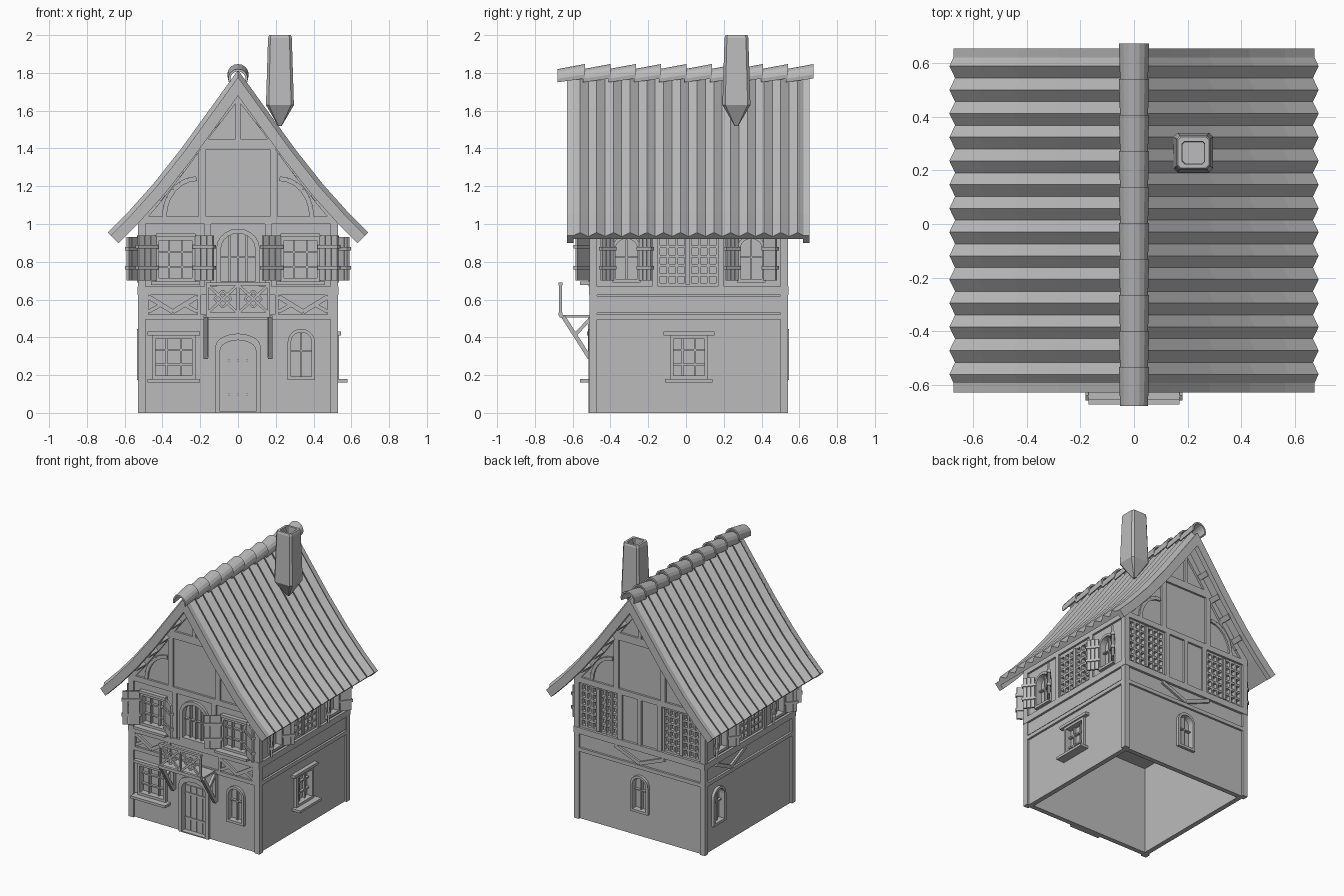
import bpy, bmesh, math
from mathutils import Vector, Matrix

old = bpy.data.objects.get("Cube")
if old:
    bpy.data.objects.remove(old)

mat = bpy.data.materials.new("plain_grey")
mat.use_nodes = True
GREY = (0.5, 0.5, 0.5, 1)
mat.diffuse_color = GREY
mat.node_tree.nodes["Principled BSDF"].inputs["Base Color"].default_value = GREY

parts = {}


def part(name):
    return parts.setdefault(name, bmesh.new())


# Wall frames: u runs right as seen from outside, v up, w outward
def wall(u, w, origin):
    m = Matrix((u, (0, 0, 1), w)).transposed().to_4x4()
    m.translation = origin
    return m


FRONT = wall((1, 0, 0), (0, -1, 0), (0, -0.495, 0))
BACK = wall((-1, 0, 0), (0, 1, 0), (0, 0.525, 0))
RIGHT = wall((0, 1, 0), (1, 0, 0), (0.515, 0, 0))
LEFT = wall((0, -1, 0), (-1, 0, 0), (-0.515, 0, 0))


def loft(name, rings, capped=True):
    """Skin a list of equal closed rings."""
    bm = part(name)
    rows = [[bm.verts.new(p) for p in r] for r in rings]
    n = len(rows[0])
    for a, b in zip(rows, rows[1:]):
        for i in range(n):
            bm.faces.new((a[i], a[(i + 1) % n], b[(i + 1) % n], b[i]))
    if capped:
        bm.faces.new(rows[0][::-1])
        bm.faces.new(rows[-1])


def plate(name, m, pts, w0=-0.01, w1=0.015):
    loft(name, [[m @ Vector((u, v, w)) for u, v in pts] for w in (w0, w1)])


def box(name, m, u0, u1, v0, v1, w0=-0.01, w1=0.015):
    plate(name, m, [(u0, v0), (u1, v0), (u1, v1), (u0, v1)], w0, w1)


def beam(name, m, p, q, width, w0=-0.01, w1=0.015):
    p, q = Vector(p), Vector(q)
    d = (q - p).normalized() * width / 2
    s = Vector((-d.y, d.x))
    plate(name, m, [p - s, q - s, q + s, p + s], w0, w1)


def arch(uc, half, v0, spring, rise):
    steps = [math.pi * i / 10 for i in range(11)]
    return ([(uc + half, v0)] + [(uc + half * math.cos(t), spring + rise * math.sin(t)) for t in steps]
            + [(uc - half, v0)])


def frame(name, m, outer, inner, w1=0.02, w0=-0.025, closed=True):
    pairs = list(zip(outer, inner))
    if closed:
        pairs.append(pairs[0])
    for (a, b), (c, d) in zip(pairs, pairs[1:]):
        plate(name, m, [a, c, d, b], w0, w1)


def recess(m, pts, depth=0.025):
    plate("wall_cutter", m, pts, -depth, 0.05)


def arched_window(m, uc, half, v0, spring, rise, t=0.018, bars=1, name="arched_window"):
    outer = arch(uc, half, v0, spring, rise)
    inner = arch(uc, half - t, v0 + t, spring, rise - t)
    recess(m, inner)
    frame(name + "_frame", m, outer, inner)
    for i in range(bars):
        u = uc + (half - t) * ((i + 1) * 2 / (bars + 1) - 1)
        box(name + "_bars", m, u - 0.004, u + 0.004, v0 + t, spring + rise * 0.7, -0.026, -0.005)
    box(name + "_bars", m, uc - half + t, uc + half - t, spring - 0.05, spring - 0.042, -0.026, -0.005)


def square_window(m, uc, half, v0, v1, cap):
    t = 0.018
    rect = lambda i: [(uc - half + i, v0 + i), (uc + half - i, v0 + i), (uc + half - i, v1 - i), (uc - half + i, v1 - i)]
    recess(m, rect(t))
    frame("square_window_frame", m, rect(0), rect(t))
    for k in (1, 2):
        u, v = uc - half + 2 * half * k / 3, v0 + (v1 - v0) * k / 3
        box("square_window_bars", m, u - 0.005, u + 0.005, v0, v1, -0.026, -0.005)
        box("square_window_bars", m, uc - half, uc + half, v - 0.005, v + 0.005, -0.026, -0.006)
    box("window_sill", m, uc - half - 0.025, uc + half + 0.025, v0 - 0.018, v0, -0.01, 0.065)
    box("window_lintel", m, uc - half - cap, uc + half + cap, v1, v1 + 0.02, -0.01, 0.03)


def lattice(m, u0, u1, v0, v1):
    mid = (u0 + u1) / 2
    box("lattice_post", m, mid - 0.012, mid + 0.012, v0, v1, -0.03, 0.012)
    for a, b in ((u0, mid - 0.012), (mid + 0.012, u1)):
        recess(m, [(a, v0), (b, v0), (b, v1), (a, v1)])
        for k in range(4):
            u = a + (b - a) * k / 3
            box("lattice_bars", m, u - 0.007, u + 0.007, v0, v1, -0.026, 0.004)
        for k in range(7):
            v = v0 + (v1 - v0) * k / 6
            box("lattice_bars", m, a, b, v - 0.007, v + 0.007, -0.026, 0.002)


def shutters(m, uc, half, width, v0, v1, angle):
    for s in (-1, 1):
        hinge = m @ Matrix.Translation((uc + s * half, 0, 0.015)) @ Matrix.Rotation(-s * math.radians(angle), 4, "Y")
        for k in range(3):
            a, b = sorted((s * width * k / 3, s * (width * (k + 1) / 3 - 0.002)))
            box("shutter_planks", hinge, a, b, v0, v1, 0, 0.014)
        for v in (v0 + 0.06, v1 - 0.07):
            a, b = sorted((-s * 0.01, s * (width + 0.006)))
            box("shutter_straps", hinge, a, b, v, v + 0.018, -0.006, 0.021)


# Roof profile from left eave over the ridge to right eave
HALF = [(0.69, 0.955), (0.58, 1.065), (0.45, 1.21), (0.30, 1.40), (0.155, 1.60), (0, 1.815)]
ROOF = [Vector((-x, z)) for x, z in HALF] + [Vector(p) for p in HALF[-2::-1]]


def offset_roof(d):
    out = []
    for i, p in enumerate(ROOF):
        a, b = ROOF[max(i - 1, 0)], ROOF[min(i + 1, len(ROOF) - 1)]
        ns = [Vector((-e.y, e.x)).normalized() for e in (p - a, b - p) if e.length > 0]
        n = sum(ns, Vector((0, 0))) / len(ns)
        out.append(p - n * d / n.length_squared)
    return out


def roof_slab(name, stations):
    loft(name, [[(p.x, y, p.y) for p in offset_roof(top) + offset_roof(bottom)[::-1]] for y, top, bottom in stations])


roof_slab("corrugated_roof", [(-0.606 + k * 0.0443, 0.03 * (1 - k % 2), 0.05) for k in range(29)])
roof_slab("front_bargeboard", [(-0.63, 0.022, 0.08), (-0.595, 0.022, 0.08)])
roof_slab("back_bargeboard", [(0.62, 0.022, 0.08), (0.655, 0.022, 0.08)])

# House walls: one prism with hollow ground floor
under = [(p.x, p.y - 0.08) for p in ROOF if abs(p.x) < 0.5]
outline = [(0.515, 0), (0.515, 1.06)] + under[::-1] + [(-0.515, 1.06), (-0.515, 0)]
plate("house_walls", FRONT, outline, -1.02, 0)
box("wall_cutter", FRONT, -0.48, 0.48, -0.1, 0.64, -0.985, -0.035)

# Corner posts and horizontal timbers
for x in (-1, 1):
    for y0, y1 in ((-0.51, -0.47), (0.5, 0.54)):
        a, b = sorted((x * 0.53, x * 0.49))
        box("corner_posts", FRONT, a, b, 0, 1.0, -y1 - 0.495, -y0 - 0.495)
for m, a, b in ((FRONT, -0.53, 0.53), (BACK, -0.53, 0.53), (RIGHT, -0.51, 0.54), (LEFT, -0.54, 0.51)):
    box("floor_beams", m, a, b, 0.495, 0.522)
    box("floor_beams", m, a, b, 0.625, 0.67, -0.01, 0.018)
    box("floor_beams", m, a, b, 1.0, 1.04)
box("side_band", RIGHT, -0.48, 0.5, 0.53, 0.62, -0.01, 0.008)

# Chevron braces between floors
for m, uc, half in ((FRONT, -0.345, 0.13), (FRONT, 0.345, 0.13), (BACK, 0, 0.2), (LEFT, -0.23, 0.17)):
    for s in (-1, 1):
        beam("chevron_braces", m, (uc + s * half, 0.615), (uc, 0.535), 0.025)
    if m is FRONT:
        for s in (-1, 1):
            box("chevron_braces", m, uc + s * (half + 0.01) - 0.01, uc + s * (half + 0.01) + 0.01, 0.52, 0.63)
            beam("chevron_braces", m, (uc + s * half, 0.535), (uc + s * half * 0.45, 0.575), 0.02, -0.01, 0.012)

# Gable timbers on front and back
for m in (FRONT, BACK):
    for s in (-1, 1):
        box("gable_posts", m, s * 0.19 - 0.02, s * 0.19 + 0.02, 1.04, 1.41)
        box("upper_posts", m, s * 0.16 - 0.018, s * 0.16 + 0.018, 0.67, 1.0)
        rake = [(s * x, z - 0.105) for x, z in ((0.515, 1.135), (0.45, 1.21), (0.30, 1.40), (0.155, 1.60), (0, 1.80))]
        for p, q in zip(rake, rake[1:]):
            beam("gable_rafters", m, p, q, 0.05)
        curve = [(s * (0.39 - 0.17 * (1 - math.cos(t))), 1.04 + 0.2 * math.sin(t)) for t in [i * math.pi / 12 for i in range(7)]]
        for p, q in zip(curve, curve[1:]):
            beam("curved_braces", m, p, q, 0.025, -0.01, 0.012)
        # Purlin ends carrying the bargeboards
        for x, z in ((0.12, 1.53), (0.22, 1.39), (0.31, 1.27), (0.41, 1.145)):
            d = Vector((0.62, -0.78)) * 0.018
            beam("purlin_ends", m, (s * x - s * d.x, z - d.y), (s * x + s * d.x, z + d.y), 0.032, -0.01, 0.1)
    box("gable_collar", m, -0.21, 0.21, 1.395, 1.45)
    box("gable_king_post", m, -0.012, 0.012, 1.45, 1.7)
box("back_middle_post", BACK, -0.015, 0.015, 0.67, 1.0)

# Ground floor openings
door_out, door_in = arch(0, 0.12, 0, 0.35, 0.07), arch(0, 0.095, 0, 0.33, 0.055)
recess(FRONT, door_in)
frame("door_frame", FRONT, door_out, door_in, closed=False)
for k in range(4):
    box("door_planks", FRONT, -0.092 + k * 0.047, -0.049 + k * 0.047, 0.005, 0.335, -0.026, -0.018)
for v in (0.09, 0.27):
    box("door_straps", FRONT, -0.09, 0.07, v, v + 0.015, -0.02, -0.012)
box("door_step", FRONT, -0.12, 0.12, 0, 0.008, -0.035, 0.02)
square_window(FRONT, -0.34, 0.115, 0.18, 0.41, 0.025)
square_window(RIGHT, 0.015, 0.1, 0.18, 0.41, 0.035)
for m, u in ((FRONT, 0.335), (BACK, 0), (LEFT, -0.37)):
    arched_window(m, u, 0.072, 0.175, 0.375, 0.07)

# Upper floor openings
arched_window(FRONT, 0, 0.115, 0.67, 0.87, 0.105, 0.025, 3, "balcony_door")
for s in (-1, 1):
    square_window(FRONT, s * 0.33, 0.105, 0.695, 0.93, 0.0)
    shutters(FRONT, s * 0.33, 0.11, 0.115, 0.70, 0.94, 35)
    lattice(BACK, s * 0.335 - 0.145, s * 0.335 + 0.145, 0.68, 0.99)
for m, s in ((RIGHT, 1), (LEFT, -1)):
    lattice(m, s * 0.01 - 0.155, s * 0.01 + 0.155, 0.68, 0.98)
    for c in (-1, 1):
        u = s * 0.015 + c * 0.33
        arched_window(m, u, 0.075, 0.69, 0.87, 0.07)
        shutters(m, u, 0.075, 0.08, 0.70, 0.93, 38)
        box("upper_posts", m, s * 0.01 + c * 0.175 - 0.016, s * 0.01 + c * 0.175 + 0.016, 0.67, 1.0)

# Balcony: deck, patterned railing and brackets
box("balcony_deck", FRONT, -0.17, 0.17, 0.505, 0.518, -0.01, 0.175)
for v in (0.515, 0.675):
    box("balcony_rail", FRONT, -0.17, 0.17, v, v + 0.016, 0.16, 0.18)
for u in (-0.163, 0, 0.163):
    box("balcony_rail", FRONT, u - 0.007, u + 0.007, 0.515, 0.69, 0.162, 0.178)
for c in (-0.081, 0.081):
    for a in (-1, 1):
        beam("balcony_lattice", FRONT, (c - 0.075, 0.603 - a * 0.07), (c + 0.075, 0.603 + a * 0.07), 0.014, 0.164, 0.176)
        for b in (-1, 1):
            beam("balcony_lattice", FRONT, (c + a * 0.045, 0.603), (c, 0.603 + b * 0.045), 0.012, 0.165, 0.175)
for x in (-0.17, 0.17):
    side = wall((0, -1, 0), (-1, 0, 0), (x, -0.495, 0))
    box("balcony_brackets", side, -0.005, 0.025, 0.29, 0.505, -0.013, 0.013)
    beam("balcony_brackets", side, (0.015, 0.29), (0.155, 0.51), 0.022, -0.012, 0.012)
    beam("balcony_brackets", side, (0.02, 0.49), (0.095, 0.41), 0.018, -0.01, 0.01)

# Overlapping half-round ridge tiles, tilted upward to the back
for k in range(10):
    rings = []
    for y, z, r in ((-0.68, 1.768, 0.052), (-0.535, 1.79, 0.057)):
        arc = [math.radians(-20 + 22 * i) for i in range(11)]
        pts = [(rr * math.cos(t), y + k * 0.1345, z + rr * math.sin(t)) for rr, ts in ((r, arc), (r - 0.012, arc[::-1])) for t in ts]
        rings.append(pts)
    loft("ridge_tiles", rings)

# Tapered hollow chimney with a pointed foot
def chimney_ring(h, z):
    c = h * 0.8
    corners = [(h, c), (c, h), (-c, h), (-h, c), (-h, -c), (-c, -h), (c, -h), (h, -c)]
    return [(0.222 + x, 0.267 + y, z) for x, y in corners]


loft("chimney", [chimney_ring(h, z) for h, z in
                 ((0.01, 1.52), (0.074, 1.63), (0.063, 1.985), (0.058, 2.0), (0.042, 2.0), (0.04, 1.9))])

# Turn the collected parts into objects
objs = {}
for name, bm in parts.items():
    bmesh.ops.recalc_face_normals(bm, faces=bm.faces)
    me = bpy.data.meshes.new(name)
    bm.to_mesh(me)
    bm.free()
    me.materials.append(mat)
    objs[name] = bpy.data.objects.new(name, me)
    bpy.context.collection.objects.link(objs[name])

# Cut the window recesses and the room
walls, cutter = objs["house_walls"], objs["wall_cutter"]
cutter.hide_render = True
cut = walls.modifiers.new("openings", "BOOLEAN")
cut.object, cut.operation, cut.solver = cutter, "DIFFERENCE", "EXACT"
bpy.context.view_layer.objects.active = walls
bpy.ops.object.modifier_apply(modifier=cut.name)
bpy.data.objects.remove(cutter)
